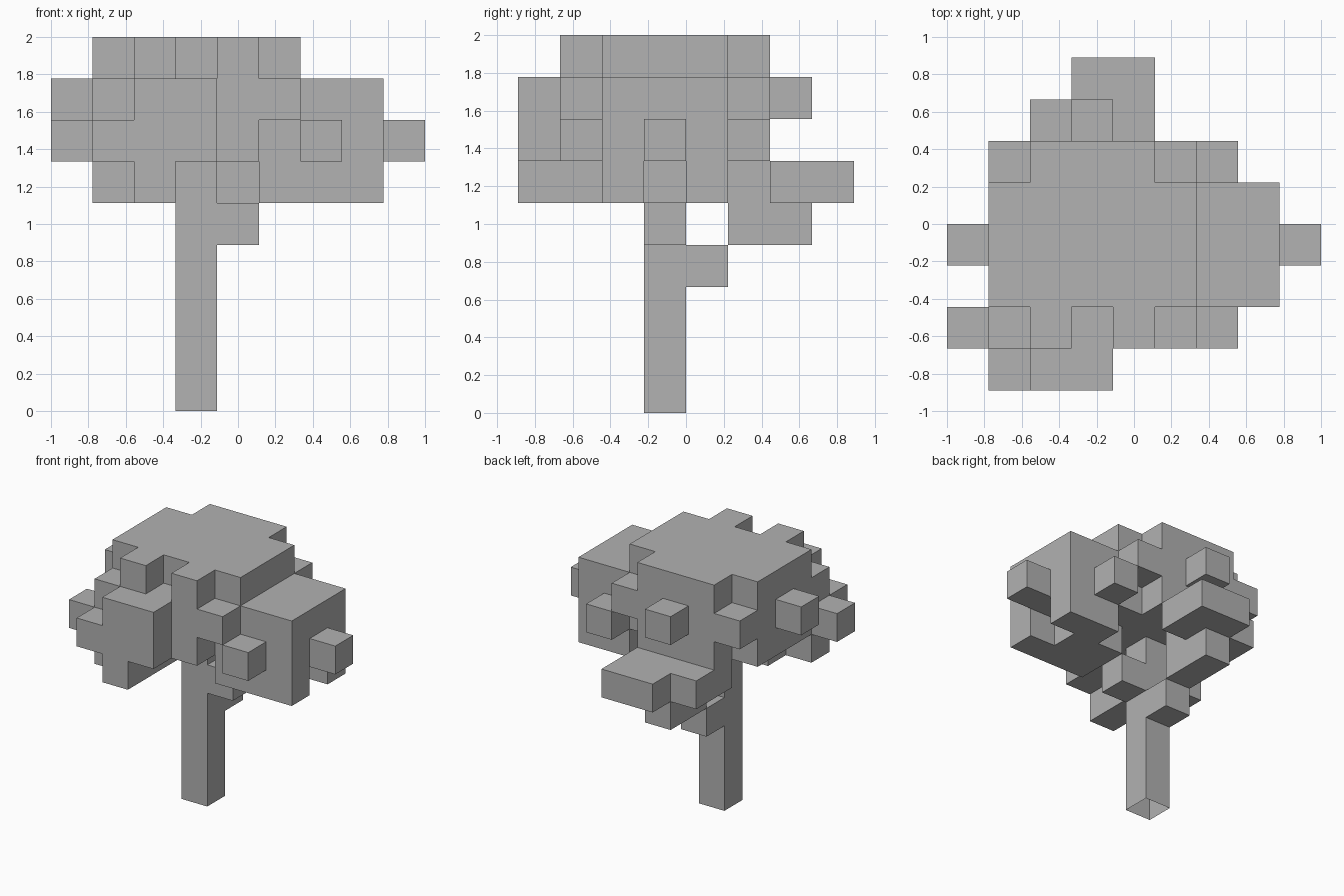
import bpy, bmesh, math
from mathutils import Vector

if "Cube" in bpy.data.objects:
    bpy.data.objects.remove(bpy.data.objects["Cube"])

U = 2 / 9  # edge length of one block

grey = bpy.data.materials.new("plain grey")
grey.diffuse_color = (0.445, 0.445, 0.445, 1)
grey.use_nodes = True
grey.node_tree.nodes["Principled BSDF"].inputs["Base Color"].default_value = grey.diffuse_color


def box(x, y, z):
    """Set of block cells covering inclusive index ranges (int or pair)."""
    r = [range(v, v + 1) if isinstance(v, int) else range(v[0], v[1] + 1) for v in (x, y, z)]
    return {(i, j, k) for i in r[0] for j in r[1] for k in r[2]}


def union(*boxes):
    return set().union(*(box(*b) for b in boxes))


parts = {
    # Upright trunk with a stub to the side
    "trunk": union((3, 3, (0, 5)), (4, 3, 4)),
    # Branch stepping up towards the back
    "back_branch": union((3, 4, 3), (3, (5, 6), 4)),
    # Low leaf shelf at the back
    "back_leaves": union(((2, 3), 5, 5), ((2, 4), 6, 5), ((3, 4), 7, 5)),
    # Main crown
    "crown": union(
        ((1, 5), (2, 4), (6, 8)),
        ((2, 4), 5, (6, 8)),
        (2, 1, 8), (4, 1, (6, 8)),
        (5, 1, 7), (5, 5, 7), (1, 5, 7), (3, 6, 7), (0, 3, 7)),
    # Front left leaf cluster
    "front_left_leaves": union(
        ((1, 3), 1, (6, 7)),
        ((1, 3), 0, 6), ((2, 3), 0, 7),
        (0, 1, 6), (1, 1, 5), (2, (0, 2), 5)),
    # Right leaf cluster, notched at the lower outside edge
    "right_leaves": union(
        ((6, 7), (2, 4), (6, 7)),
        ((5, 6), (2, 3), 5), (6, 4, 5), (7, 2, 5), (7, 4, 5),
        (8, 3, 6), (6, 1, 6), (6, 5, 6)),
}
occupied = set().union(*parts.values())


def build(name, cells):
    """Mesh only the exposed block faces; the trunk foot stays open."""
    bm = bmesh.new()
    for c in sorted(cells):
        for axis in range(3):
            for s in (0, 1):
                n = list(c)
                n[axis] += 2 * s - 1
                if tuple(n) in occupied or n[2] < 0:
                    continue
                a, b = (axis + 1) % 3, (axis + 2) % 3
                quad = []
                for da, db in ((0, 0), (1, 0), (1, 1), (0, 1)):
                    p = list(c)
                    p[axis] += s
                    p[a] += da
                    p[b] += db
                    quad.append(bm.verts.new(((p[0] - 4.5) * U, (p[1] - 4) * U, p[2] * U)))
                bm.faces.new(quad if s else quad[::-1])
    bmesh.ops.remove_doubles(bm, verts=bm.verts[:], dist=1e-4)
    # Join neighbouring flat faces
    bmesh.ops.dissolve_limit(bm, angle_limit=math.radians(1), verts=bm.verts[:], edges=bm.edges[:])
    me = bpy.data.meshes.new(name)
    bm.to_mesh(me)
    bm.free()
    me.materials.append(grey)
    bpy.context.collection.objects.link(bpy.data.objects.new(name, me))


for name, cells in parts.items():
    build(name, cells)
